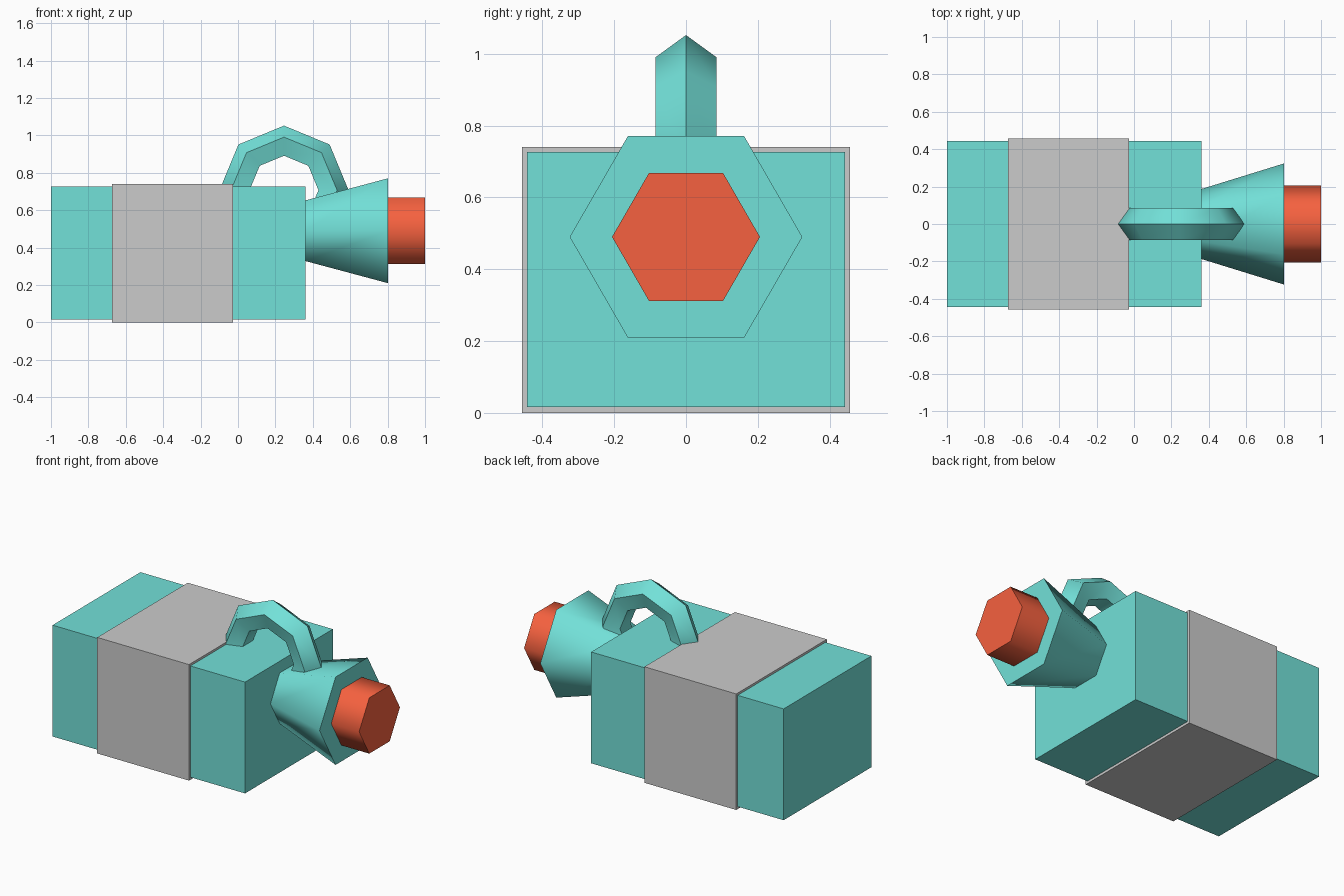
import bpy
from math import radians

if "Cube" in bpy.data.objects:
    bpy.data.objects.remove(bpy.data.objects["Cube"])


def material(name, rgb):
    m = bpy.data.materials.new(name)
    m.diffuse_color = (*rgb, 1)
    m.use_nodes = True
    m.node_tree.nodes["Principled BSDF"].inputs["Base Color"].default_value = m.diffuse_color
    return m


teal = material("teal", (0.17, 0.75, 0.69))
orange = material("orange", (0.92, 0.12, 0.05))


def finish(name, mat=None, smooth=False):
    obj = bpy.context.object
    obj.name = name
    if mat:
        obj.data.materials.append(mat)
    if smooth:
        bpy.ops.object.shade_smooth_by_angle(angle=radians(65))
    return obj


def box(name, lo, hi, mat=None):
    centre = [(a + b) / 2 for a, b in zip(lo, hi)]
    bpy.ops.mesh.primitive_cube_add(size=1, location=centre)
    bpy.context.object.scale = [b - a for a, b in zip(lo, hi)]
    bpy.ops.object.transform_apply(location=False, rotation=False, scale=True)
    return finish(name, mat)


def hex_along_x(name, x0, x1, r0, r1, z, mat):
    # six-sided cone or cylinder with corners pointing to +y and -y
    bpy.ops.mesh.primitive_cone_add(vertices=6, radius1=r0, radius2=r1, depth=x1 - x0,
                                    location=((x0 + x1) / 2, 0, z),
                                    rotation=(0, radians(90), 0))
    return finish(name, mat, smooth=True)


# Battery body and the wider band around it
box("body", (-1.0, -0.443, 0.016), (0.36, 0.443, 0.727), teal)
box("band", (-0.675, -0.457, 0.0), (-0.026, 0.457, 0.741))

# Flared lamp head and its lens
hex_along_x("lamp_head", 0.36, 0.803, 0.187, 0.324, 0.49, teal)
hex_along_x("lens", 0.803, 1.0, 0.206, 0.206, 0.49, orange)

# Carrying handle: eight-segment ring, five-sided section, half sunk into the body
bpy.ops.mesh.primitive_torus_add(major_segments=8, minor_segments=5,
                                 major_radius=0.256, minor_radius=0.089,
                                 location=(0.246, 0, 0.707),
                                 rotation=(radians(90), 0, 0))
finish("handle", teal, smooth=True)
